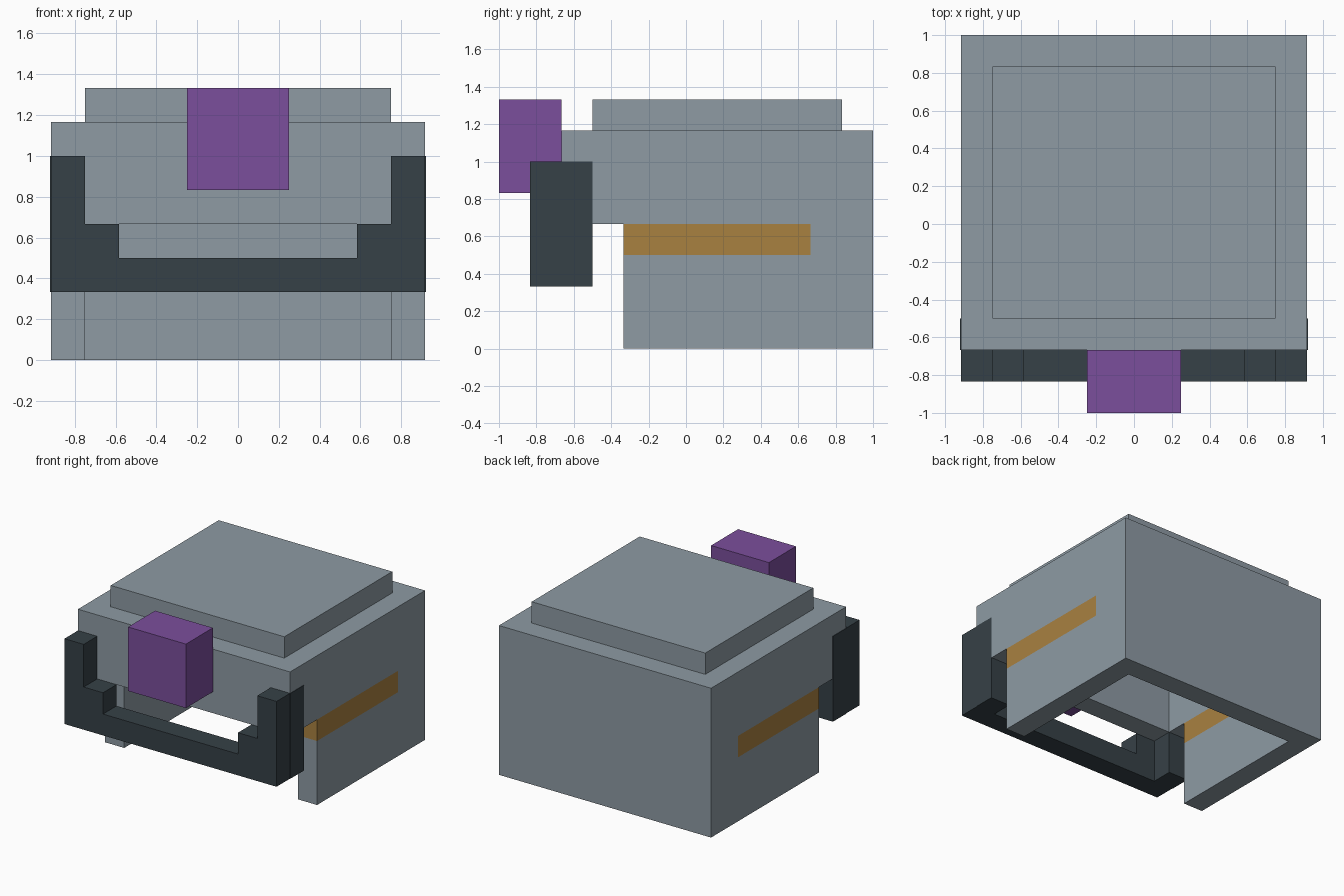
import bpy
import bmesh
from mathutils import Vector

if "Cube" in bpy.data.objects:
    bpy.data.objects.remove(bpy.data.objects["Cube"], do_unlink=True)

U = 1 / 6  # grid step: every part sits on sixths of a unit


def material(name, hex_colour):
    srgb = [int(hex_colour[i:i + 2], 16) / 255 for i in (0, 2, 4)]
    lin = [c / 12.92 if c <= 0.04045 else ((c + 0.055) / 1.055) ** 2.4 for c in srgb]
    m = bpy.data.materials.new(name)
    m.use_nodes = True
    m.diffuse_color = (*lin, 1)
    bsdf = m.node_tree.nodes["Principled BSDF"]
    bsdf.inputs["Base Color"].default_value = (*lin, 1)
    bsdf.inputs["Roughness"].default_value = 0.8
    return m


GREY = material("steel grey", "8E9BA4")
DARK = material("dark slate", "364147")
PURPLE = material("purple", "7B4E9C")
ORANGE = material("amber", "A98140")


def prism(name, profile, axis, start, end, mat):
    """Extrude a profile (in grid steps) along x or y."""
    bm = bmesh.new()
    if axis == "x":
        pts = [(start, a, b) for a, b in profile]
        move = Vector((end - start, 0, 0)) * U
    else:
        pts = [(a, start, b) for a, b in profile]
        move = Vector((0, end - start, 0)) * U
    face = bm.faces.new([bm.verts.new(Vector(p) * U) for p in pts])
    out = bmesh.ops.extrude_face_region(bm, geom=[face])
    bmesh.ops.translate(bm, vec=move,
                        verts=[v for v in out["geom"] if isinstance(v, bmesh.types.BMVert)])
    bmesh.ops.recalc_face_normals(bm, faces=bm.faces)
    mesh = bpy.data.meshes.new(name)
    bm.to_mesh(mesh)
    bm.free()
    mesh.materials.append(mat)
    obj = bpy.data.objects.new(name, mesh)
    bpy.context.collection.objects.link(obj)
    return obj


def box(name, x, y, z, mat):
    rect = [(x[0], z[0]), (x[1], z[0]), (x[1], z[1]), (x[0], z[1])]
    return prism(name, rect, "y", y[0], y[1], mat)


# Hollow shell: raised roof, short front wall and full back wall
box("roof", (-4.5, 4.5), (-3, 5), (7, 8), GREY)
box("front_wall", (-4.5, 4.5), (-4, -3), (4, 7), GREY)
box("back_wall", (-4.5, 4.5), (5, 6), (0, 7), GREY)

# Side walls, slotted for the stripe that passes through them
wall = [(-4, 4), (4, 4), (4, 3), (-2, 3), (-2, 0), (6, 0), (6, 7), (-4, 7)]
for side, s in (("left", 1), ("right", -1)):
    prism(side + "_wall", wall, "x", 4.5 * s, 5.5 * s, GREY)
    box(side + "_stripe", sorted((4.5 * s, 5.5 * s)), (-2, 4), (3, 4), ORANGE)
    # Guard end wrapping round the wall, standing just proud of it
    box(side + "_guard_return", sorted((4.5 * s, 5.52 * s)), (-4, -3), (2, 6), DARK)

# Stepped guard across the front
half = [(5.5, 2), (5.5, 6), (4.5, 6), (4.5, 4), (3.5, 4), (3.5, 3)]
guard = half + [(-x, z) for x, z in reversed(half)]
prism("front_guard", guard, "y", -5, -4, DARK)

# Block on the brow
box("front_block", (-1.5, 1.5), (-6, -4), (5, 8), PURPLE)
